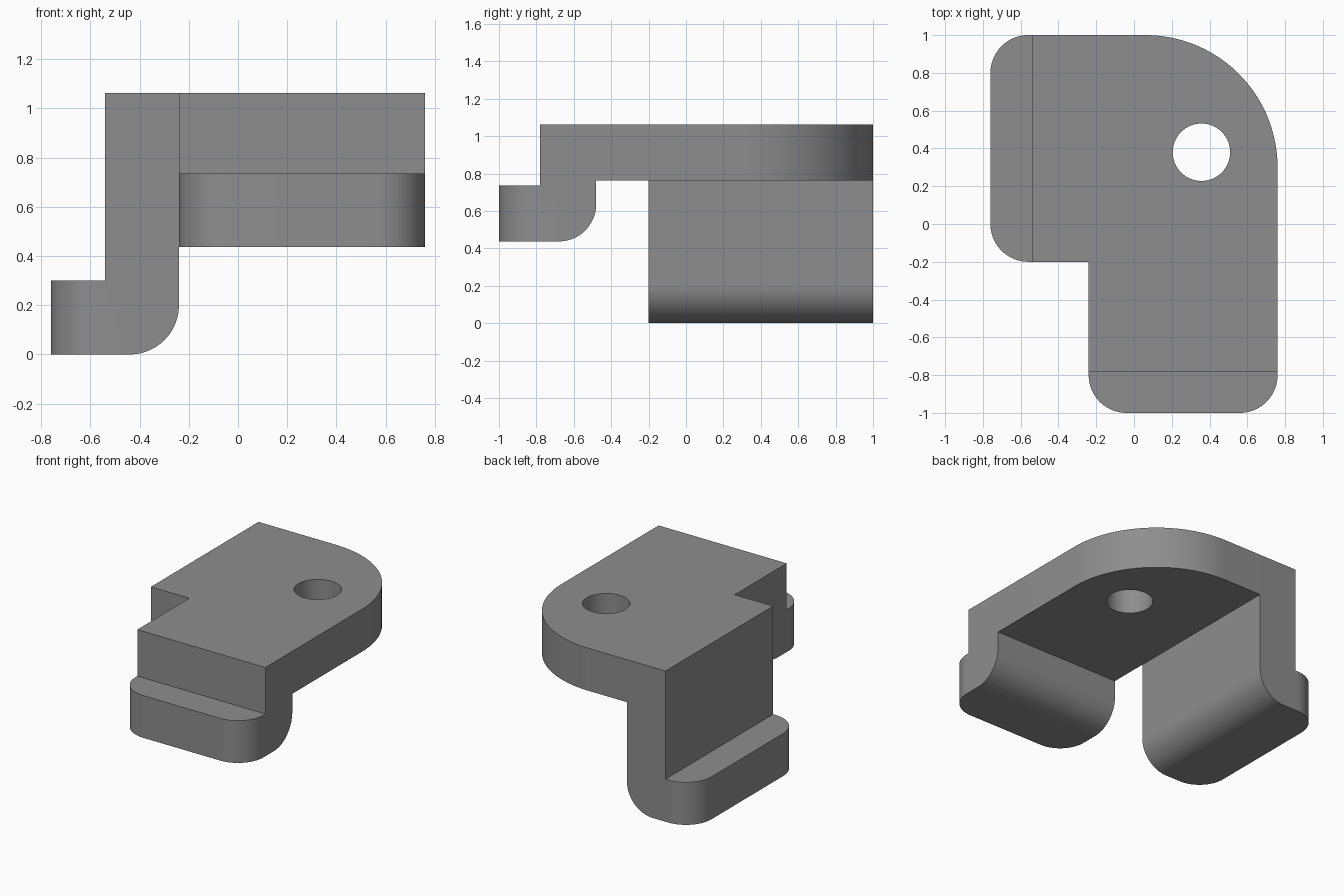
import bpy, bmesh, math
from mathutils import Vector

if "Cube" in bpy.data.objects:
    bpy.data.objects.remove(bpy.data.objects["Cube"])

grey = bpy.data.materials.new("plain grey")
grey.diffuse_color = (0.27, 0.27, 0.27, 1)
grey.use_nodes = True
grey.node_tree.nodes["Principled BSDF"].inputs["Base Color"].default_value = grey.diffuse_color


def arc(cx, cy, r, start, end, n=24):
    """Points along an arc, angles in degrees."""
    return [(cx + r * math.cos(math.radians(start + (end - start) * i / n)),
             cy + r * math.sin(math.radians(start + (end - start) * i / n)))
            for i in range(n + 1)]


def extrude(name, points, direction, round_edge=None, radius=0.2):
    """Extrude a closed outline; optionally round the edges that pass a test."""
    bm = bmesh.new()
    face = bm.faces.new([bm.verts.new(p) for p in points])
    out = bmesh.ops.extrude_face_region(bm, geom=[face], use_keep_orig=True)
    moved = [g for g in out["geom"] if isinstance(g, bmesh.types.BMVert)]
    bmesh.ops.translate(bm, verts=moved, vec=Vector(direction))
    bmesh.ops.recalc_face_normals(bm, faces=bm.faces)
    if round_edge:
        edges = [e for e in bm.edges if all(round_edge(v.co) for v in e.verts)
                 and abs(e.verts[0].co.z - e.verts[1].co.z) > 0.1]
        bmesh.ops.bevel(bm, geom=edges, offset=radius, offset_type='OFFSET',
                        segments=24, profile=0.5, affect='EDGES')
    mesh = bpy.data.meshes.new(name)
    bm.to_mesh(mesh)
    bm.free()
    mesh.materials.append(grey)
    obj = bpy.data.objects.new(name, mesh)
    bpy.context.collection.objects.link(obj)
    return obj


def combine(target, tool, operation):
    """Apply a boolean and discard the tool object."""
    bpy.context.view_layer.objects.active = target
    mod = target.modifiers.new("combine", 'BOOLEAN')
    mod.operation, mod.solver, mod.object = operation, 'EXACT', tool
    bpy.ops.object.modifier_apply(modifier=mod.name)
    bpy.data.objects.remove(tool)


# L-shaped top plate with one large rounded corner
outline = [(-0.54, 1), (-0.54, -0.2), (-0.24, -0.2), (-0.24, -0.78), (0.76, -0.78)]
outline += arc(0.06, 0.3, 0.7, 0, 90, 48)
bracket = extrude("bracket", [(x, y, 0.763) for x, y in outline], (0, 0, 0.3))

# Long side leg with an outward foot
profile = [(-0.54, 1.063), (-0.54, 0.3), (-0.76, 0.3), (-0.76, 0)]
profile += arc(-0.44, 0.2, 0.2, -90, 0) + [(-0.24, 1.063)]
side_leg = extrude("side_leg", [(x, -0.2, z) for x, z in profile], (0, 1.2, 0),
                   lambda co: co.x < -0.75)

# Short front leg with an outward foot
profile = [(-0.78, 1.063), (-0.78, 0.735), (-1, 0.735), (-1, 0.437)]
profile += arc(-0.68, 0.637, 0.2, -90, 0) + [(-0.48, 1.063)]
front_leg = extrude("front_leg", [(-0.24, y, z) for y, z in profile], (1, 0, 0),
                    lambda co: co.y < -0.99)

# Bolt hole through the plate
hole = extrude("hole_cutter", [(x, y, 0.5) for x, y in arc(0.357, 0.38, 0.152, 0, 360, 64)[:-1]],
               (0, 0, 1))

combine(bracket, side_leg, 'UNION')
combine(bracket, front_leg, 'UNION')
combine(bracket, hole, 'DIFFERENCE')

# Smooth the rounded walls, keep corners sharp
bpy.ops.object.select_all(action='DESELECT')
bracket.select_set(True)
bpy.context.view_layer.objects.active = bracket
bpy.ops.object.shade_smooth_by_angle(angle=math.radians(30))
